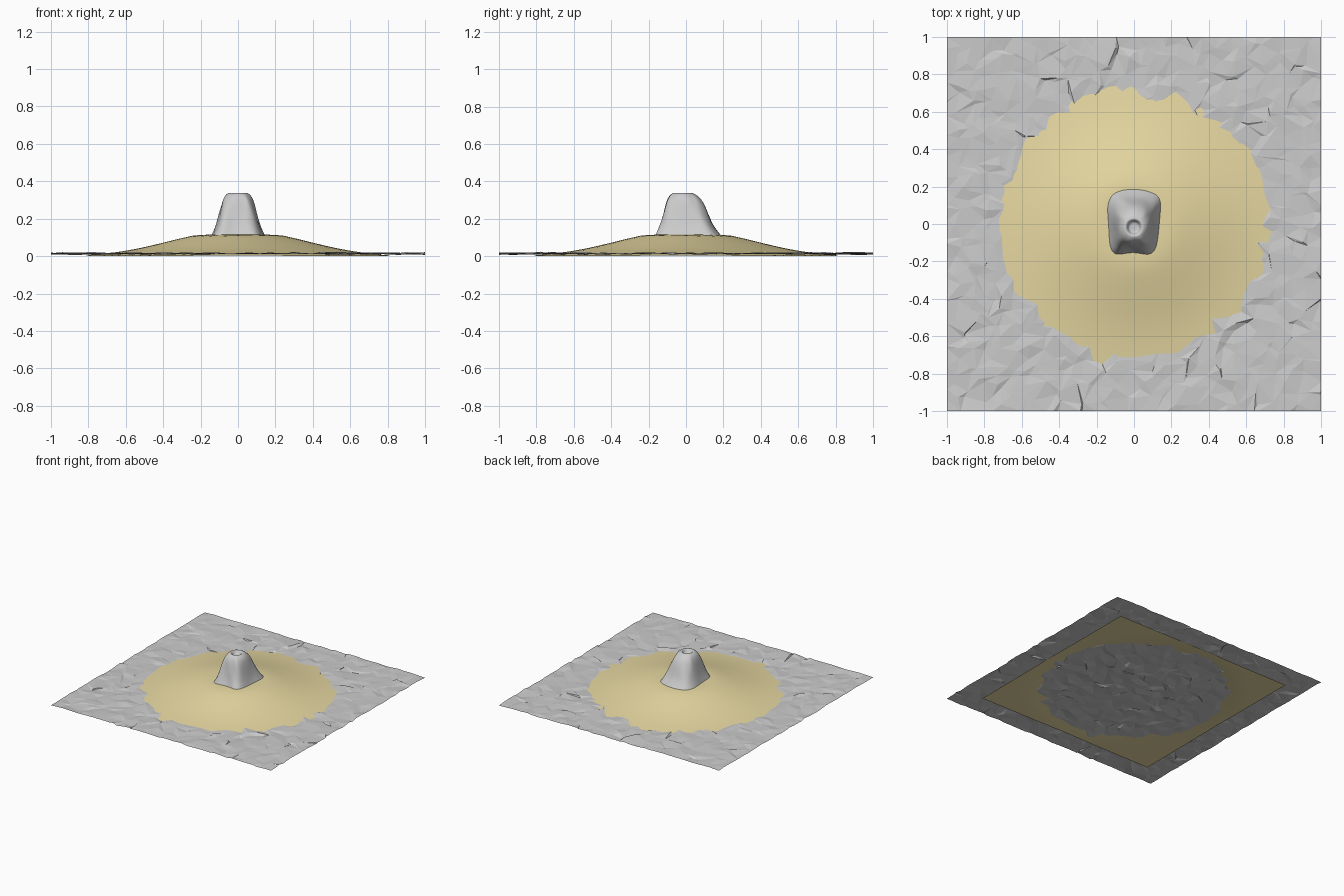
import bpy, bmesh, math, random

if "Cube" in bpy.data.objects:
    bpy.data.objects.remove(bpy.data.objects["Cube"])

random.seed(7)


def make_object(name, bm, smooth):
    me = bpy.data.meshes.new(name)
    bmesh.ops.recalc_face_normals(bm, faces=bm.faces)
    bm.to_mesh(me)
    bm.free()
    ob = bpy.data.objects.new(name, me)
    bpy.context.collection.objects.link(ob)
    for p in me.polygons:
        p.use_smooth = smooth
    return ob


def interp(pts, x):
    for (x0, y0), (x1, y1) in zip(pts, pts[1:]):
        if x <= x1:
            return y0 + (y1 - y0) * (x - x0) / (x1 - x0)
    return pts[-1][1]


# Rough ground: jittered, triangulated flat-shaded sheet with straight borders
bm = bmesh.new()
bmesh.ops.create_grid(bm, x_segments=32, y_segments=32, size=1)
for v in bm.verts:
    on_x, on_y = abs(v.co.x) > 0.999, abs(v.co.y) > 0.999
    v.co.z = min(0.025, max(0.006, random.gauss(0.0145, 0.0035)))
    if not on_x:
        v.co.x = max(-0.99, min(0.99, v.co.x + random.uniform(-0.036, 0.036)))
    if not on_y:
        v.co.y = max(-0.99, min(0.99, v.co.y + random.uniform(-0.036, 0.036)))
bmesh.ops.triangulate(bm, faces=bm.faces)
make_object("rough_ground", bm, False)

# Sand mound: square sheet whose edges dip beneath the ground
slope = [(0, .115), (.18, .115), (.24, .110), (.32, .092), (.42, .067), (.52, .044),
         (.6, .029), (.66, .020), (.72, .013), (.78, .006), (.85, .002), (1.2, 0)]
bm = bmesh.new()
bmesh.ops.create_grid(bm, x_segments=40, y_segments=40, size=0.81)
for v in bm.verts:
    v.co.z = interp(slope, math.hypot(v.co.x, v.co.y))
mound = make_object("sand_mound", bm, True)
sand = bpy.data.materials.new("sand")
sand.diffuse_color = (0.8, 0.69, 0.36, 1)
sand.use_nodes = True
sand.node_tree.nodes["Principled BSDF"].inputs["Base Color"].default_value = sand.diffuse_color
mound.data.materials.append(sand)

# Rock: uneven footprint lofted up to a small round crater
foot = [(0, .187), (-.07, .18), (-.12, .155), (-.145, .10), (-.137, .03), (-.133, -.05),
        (-.13, -.13), (-.10, -.165), (-.05, -.158), (0, -.15), (.05, -.16), (.09, -.165),
        (.12, -.13), (.13, -.05), (.138, .03), (.143, .10), (.135, .15), (.07, .178)]
# height, blend from footprint (0) to rim circle (1), circle radius
levels = [(.085, -.16, .05), (.115, 0, .05), (.16, .22, .055), (.21, .40, .06), (.26, .58, .065),
          (.30, .75, .068), (.325, .90, .064), (.337, 1, .056), (.340, 1, .045),
          (.330, 1, .036), (.315, 1, .030), (.312, 1, .015)]
cx, cy = 0, -.018
bm = bmesh.new()
rings = []
for z, t, r in levels:
    ring = []
    for i, (fx, fy) in enumerate(foot):
        a = math.atan2(fy - cy, fx - cx)
        bump = 1 + (.05 * math.sin(i * 2.3 + z * 25) if .1 < t < .95 else 0)
        x = fx * (1 - t) + (cx + r * math.cos(a)) * t
        y = fy * (1 - t) + (cy + r * math.sin(a)) * t
        ring.append(bm.verts.new((cx + (x - cx) * bump, cy + (y - cy) * bump, z)))
    rings.append(ring)
n = len(foot)
for a, b in zip(rings, rings[1:]):
    for i in range(n):
        j = (i + 1) % n
        bm.faces.new((a[i], a[j], b[j], b[i]))
bm.faces.new(rings[-1])
rock = make_object("crater_rock", bm, True)
sub = rock.modifiers.new("smooth", 'SUBSURF')
sub.levels = sub.render_levels = 2
